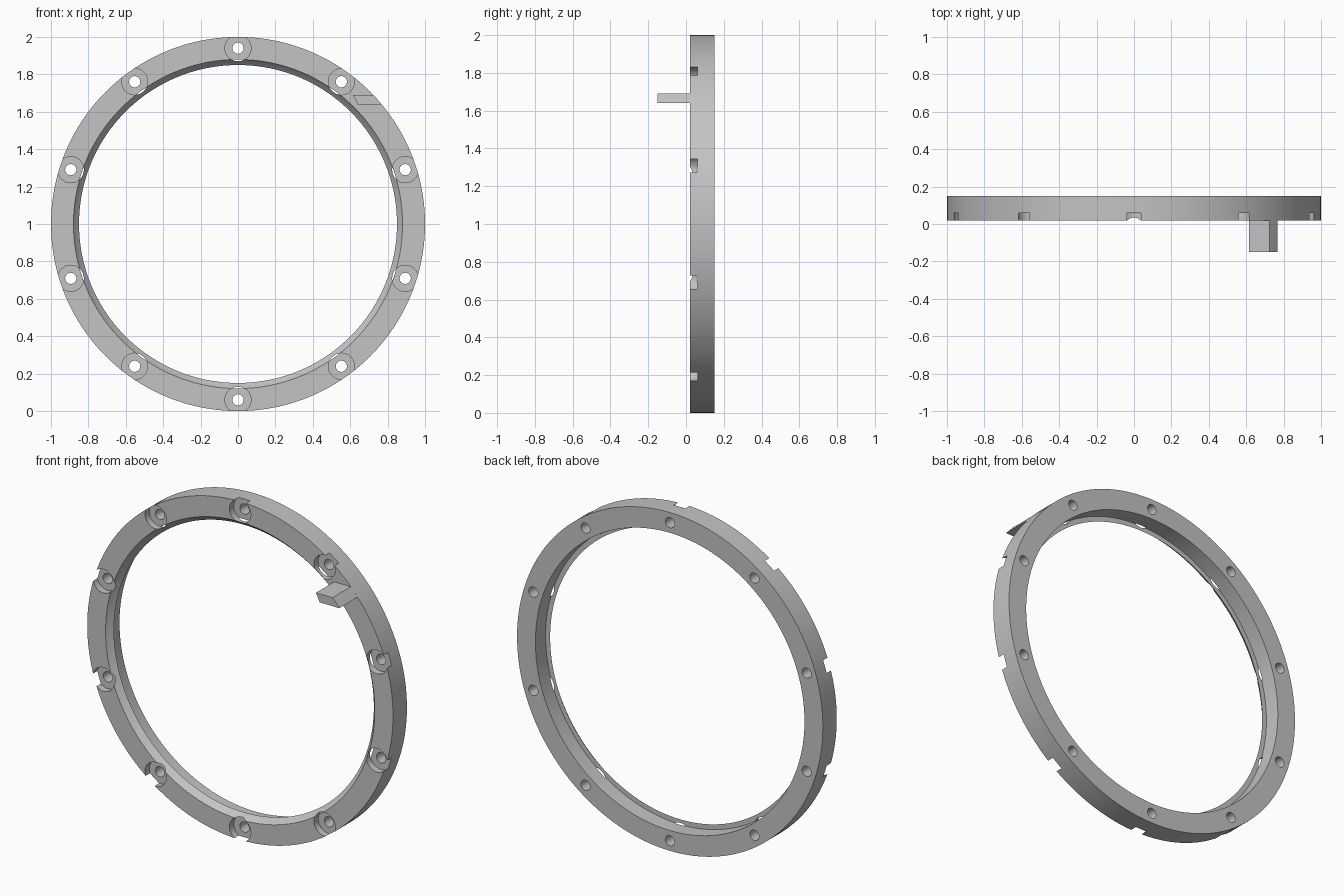
import bpy, bmesh, math

cube = bpy.data.objects.get("Cube")
if cube:
    bpy.data.objects.remove(cube, do_unlink=True)

grey = bpy.data.materials.new("plain_grey")
grey.use_nodes = True
colour = (0.55, 0.55, 0.55, 1)
grey.diffuse_color = colour
grey.node_tree.nodes["Principled BSDF"].inputs["Base Color"].default_value = colour


def lathe(bm, profile, centre, steps, closed):
    """Turn (radius, y) points about an axis along y; cap the ends if open."""
    rings = []
    for r, y in profile:
        angles = [math.tau * i / steps for i in range(steps)]
        rings.append([bm.verts.new((centre[0] + r * math.sin(a), y,
                                    centre[1] + r * math.cos(a))) for a in angles])
    pairs = list(zip(rings, rings[1:]))
    if closed:
        pairs.append((rings[-1], rings[0]))
    else:
        bm.faces.new(rings[0])
        bm.faces.new(rings[-1])
    for a, b in pairs:
        for i in range(steps):
            j = (i + 1) % steps
            bm.faces.new((a[i], a[j], b[j], b[i]))


def finish(bm, name):
    bmesh.ops.recalc_face_normals(bm, faces=bm.faces)
    mesh = bpy.data.meshes.new(name)
    bm.to_mesh(mesh)
    bm.free()
    mesh.materials.append(grey)
    obj = bpy.data.objects.new(name, mesh)
    bpy.context.collection.objects.link(obj)
    return obj


# Ring with a thin bevelled lip at the front of the bore
bm = bmesh.new()
lathe(bm, [(1, 0.02), (1, 0.15), (0.88, 0.15), (0.88, 0.055),
           (0.85, 0.055), (0.87, 0.035), (0.88, 0.02)], (0, 1), 160, True)
ring = finish(bm, "ring")

# Counterbored bolt holes
bm = bmesh.new()
for k in range(10):
    a = math.tau * k / 10
    lathe(bm, [(0.07, -0.05), (0.07, 0.06), (0.03, 0.06), (0.03, 0.2)],
          (0.94 * math.sin(a), 1 + 0.94 * math.cos(a)), 32, False)
cutter = finish(bm, "bolt_hole_cutter")
cutter.hide_render = True

cut = ring.modifiers.new("bolt_holes", "BOOLEAN")
cut.operation = "DIFFERENCE"
cut.solver = "EXACT"
cut.object = cutter
bpy.context.view_layer.objects.active = ring
ring.select_set(True)
bpy.ops.object.modifier_apply(modifier=cut.name)
bpy.data.objects.remove(cutter, do_unlink=True)
bpy.ops.object.select_all(action="DESELECT")
ring.select_set(True)
bpy.ops.object.shade_smooth_by_angle(angle=math.radians(20))

# Locating lug on the front face, its outer side following the rim
bm = bmesh.new()
outline = [(0.615, 1.69), (0.64, 1.64)]
for z in (1.64, 1.665, 1.69):
    outline.append((math.sqrt(1 - (z - 1) ** 2), z))
base = bm.faces.new([bm.verts.new((x, -0.15, z)) for x, z in outline])
out = bmesh.ops.extrude_face_region(bm, geom=[base])
moved = [v for v in out["geom"] if isinstance(v, bmesh.types.BMVert)]
bmesh.ops.translate(bm, verts=moved, vec=(0, 0.172, 0))
finish(bm, "locating_lug")
